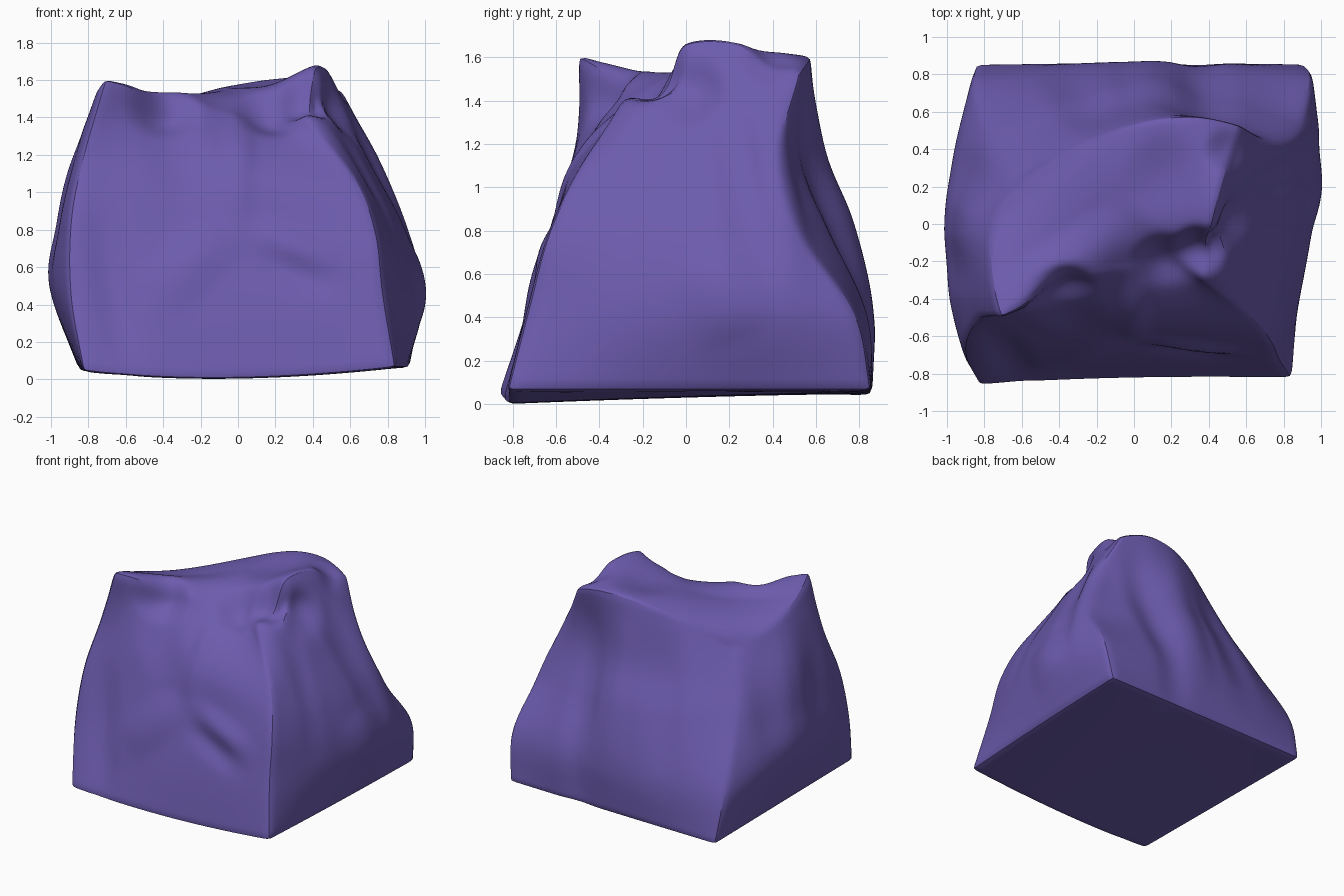
import bpy, bmesh
from mathutils import Vector as V

cube = bpy.data.objects.get("Cube")
if cube:
    bpy.data.objects.remove(cube)

STEPS = 56

# Upright guide lines of the sack, each from the base to the rim
front_left = [(-.83, -.87, .04), (-.9, -.73, .45), (-.9, -.62, .85), (-.83, -.51, 1.2), (-.71, -.5, 1.61)]
front = [(-.05, -.83, 0), (-.05, -.74, .4), (0, -.61, .82), (-.04, -.51, 1.12), (-.08, -.25, 1.43)]
front_right = [(.85, -.83, .06), (.78, -.73, .45), (.74, -.64, .78), (.63, -.5, 1.07), (.37, -.31, 1.37)]
right = [(.89, 0, .06), (.97, .1, .44), (.88, .05, .8), (.7, .05, 1.15), (.42, .03, 1.68)]
back_right = [(.92, .86, .06), (.95, .78, .42), (.88, .52, .8), (.75, .43, 1.15), (.57, .53, 1.52)]
back = [(0, .86, .05), (0, .86, .4), (0, .75, .82), (0, .62, 1.15), (.07, .55, 1.58)]
back_left = [(-.85, .86, .04), (-.86, .75, .42), (-.78, .5, .85), (-.68, .38, 1.08), (-.57, .28, 1.28)]
left = [(-.85, 0, .05), (-1.01, 0, .5), (-.97, 0, .82), (-.9, -.02, 1.12), (-.76, -.04, 1.42)]


def along(line, t):
    """Smooth curve through the points of a guide line."""
    pts = [V(p) for p in line]
    pts = [2 * pts[0] - pts[1]] + pts + [2 * pts[-1] - pts[-2]]
    f = t * (len(line) - 1)
    i = min(int(f), len(line) - 2)
    f -= i
    a, b, c, d = pts[i:i + 4]
    return b + (c - a) * f / 2 + (a - b * 2.5 + c * 2 - d / 2) * f ** 2 + (b * 3 - a - c * 3 + d) * f ** 3 / 2


def side(lines):
    """Panel bent through its two corners and the line between them."""
    def point(s, t):
        a, m, b = (along(line, t) for line in lines)
        return a * (1 - s) * (1 - 2 * s) + m * 4 * s * (1 - s) + b * s * (2 * s - 1)
    return point


panels = [side(p) for p in ((front_left, front, front_right), (front_right, right, back_right),
                            (back_right, back, back_left), (back_left, left, front_left))]


def lid(height, sag):
    """Panel stretched between the four side panels at one height."""
    f, r, b, l = panels

    def point(u, v):
        ends = [f(0, height), f(1, height), b(1, height), b(0, height)]
        p = f(u, height) * (1 - v) + b(1 - u, height) * v + l(1 - v, height) * (1 - u) + r(v, height) * u
        p -= ends[0] * (1 - u) * (1 - v) + ends[1] * u * (1 - v) + ends[2] * (1 - u) * v + ends[3] * u * v
        p.z -= sag * min(1, 9 * u * v * (1 - u) * (1 - v))
        return p
    return point


def add_panel(bm, point):
    grid = [[bm.verts.new(point(i / STEPS, j / STEPS)) for i in range(STEPS + 1)] for j in range(STEPS + 1)]
    for low, high in zip(grid, grid[1:]):
        for i in range(STEPS):
            bm.faces.new((low[i], low[i + 1], high[i + 1], high[i]))


def fold(bm, a, b, width, depth):
    """Raise or sink a crease along a straight stroke, fading at its ends."""
    a, b = V(a), V(b)
    ab = b - a
    moves = []
    for v in bm.verts:
        k = max(0, min(1, (v.co - a).dot(ab) / ab.length_squared))
        d = (v.co - a - ab * k).length / width
        if d < 1:
            moves.append((v, v.normal * depth * (.2 + 3.2 * k * (1 - k)) * (1 - d * d) ** 2))
    for v, m in moves:
        v.co += m


def pull(bm, centre, move, radius):
    """Drag a spot of cloth in one direction."""
    for v in bm.verts:
        d = (v.co - V(centre)).length / radius
        if d < 1:
            v.co += V(move) * (1 - d * d) ** 2


bm = bmesh.new()
for panel in panels + [lid(1, .11), lid(0, 0)]:
    add_panel(bm, panel)
bmesh.ops.remove_doubles(bm, verts=bm.verts, dist=.0005)
bmesh.ops.recalc_face_normals(bm, faces=bm.faces)
bm.normal_update()

folds = [
    # front: star of creases and the tuck on one side
    ((0, -.6, .85), (.02, -.32, 1.38), .1, .03),
    ((-.05, -.61, .82), (-.45, -.72, .42), .2, .03),
    ((.08, -.6, .78), (.55, -.65, .6), .13, .035),
    ((.05, -.62, .68), (.5, -.7, .48), .13, -.035),
    ((-.2, -.6, .95), (-.42, -.45, 1.38), .22, -.03),
    ((-.74, -.62, 1), (-.6, -.8, .1), .15, -.035),
    # right: upright pleats
    ((.45, -.12, 1.35), (.8, -.3, .6), .16, -.04),
    ((.5, .2, 1.42), (.9, .3, .6), .16, -.04),
    ((.62, .38, 1.35), (.96, .5, .45), .13, .03),
    ((.92, .1, .72), (.98, .25, .3), .25, .03),
    # back: pleats that fan out
    ((.45, .54, 1.45), (.32, .86, .1), .18, -.05),
    ((.12, .55, 1.45), (.1, .85, .4), .18, .035),
    ((-.2, .5, 1.4), (-.35, .8, .4), .2, -.035),
    # left: shallow tucks
    ((-.72, .15, 1.35), (-.96, .3, .6), .2, -.03),
    ((-.82, -.25, 1.35), (-.98, -.2, .5), .2, -.025),
    # top: ridge running in from the tall corner
    ((-.65, -.42, 1.55), (0, 0, 1.5), .2, .05),
]
for stroke in folds:
    fold(bm, *stroke)

# Step in front of the leaning peak, its undercut, and the dips of the rim
pulls = [
    ((.38, -.16, 1.55), (0, .06, -.14), .2),
    ((.18, -.22, 1.46), (0, .03, -.08), .22),
    ((.52, .02, 1.42), (-.08, .03, 0), .2),
    ((.2, .25, 1.55), (0, 0, -.06), .3),
    ((.5, .38, 1.58), (0, 0, -.06), .15),
    ((-.38, -.42, 1.5), (0, .1, -.08), .25),
]
for spot in pulls:
    pull(bm, *spot)

lowest = min(v.co.z for v in bm.verts)
bmesh.ops.translate(bm, verts=bm.verts, vec=(0, 0, -lowest))
mesh = bpy.data.meshes.new("cloth_sack")
bm.to_mesh(mesh)
bm.free()

sack = bpy.data.objects.new("cloth_sack", mesh)
bpy.context.collection.objects.link(sack)
soften = sack.modifiers.new("soften", "SMOOTH")
soften.factor, soften.iterations = .5, 8

purple = bpy.data.materials.new("purple_cloth")
purple.use_nodes = True
purple.diffuse_color = (.15, .105, .42, 1)
purple.node_tree.nodes["Principled BSDF"].inputs["Base Color"].default_value = purple.diffuse_color
mesh.materials.append(purple)

bpy.context.view_layer.objects.active = sack
sack.select_set(True)
bpy.ops.object.shade_smooth_by_angle(angle=1)
